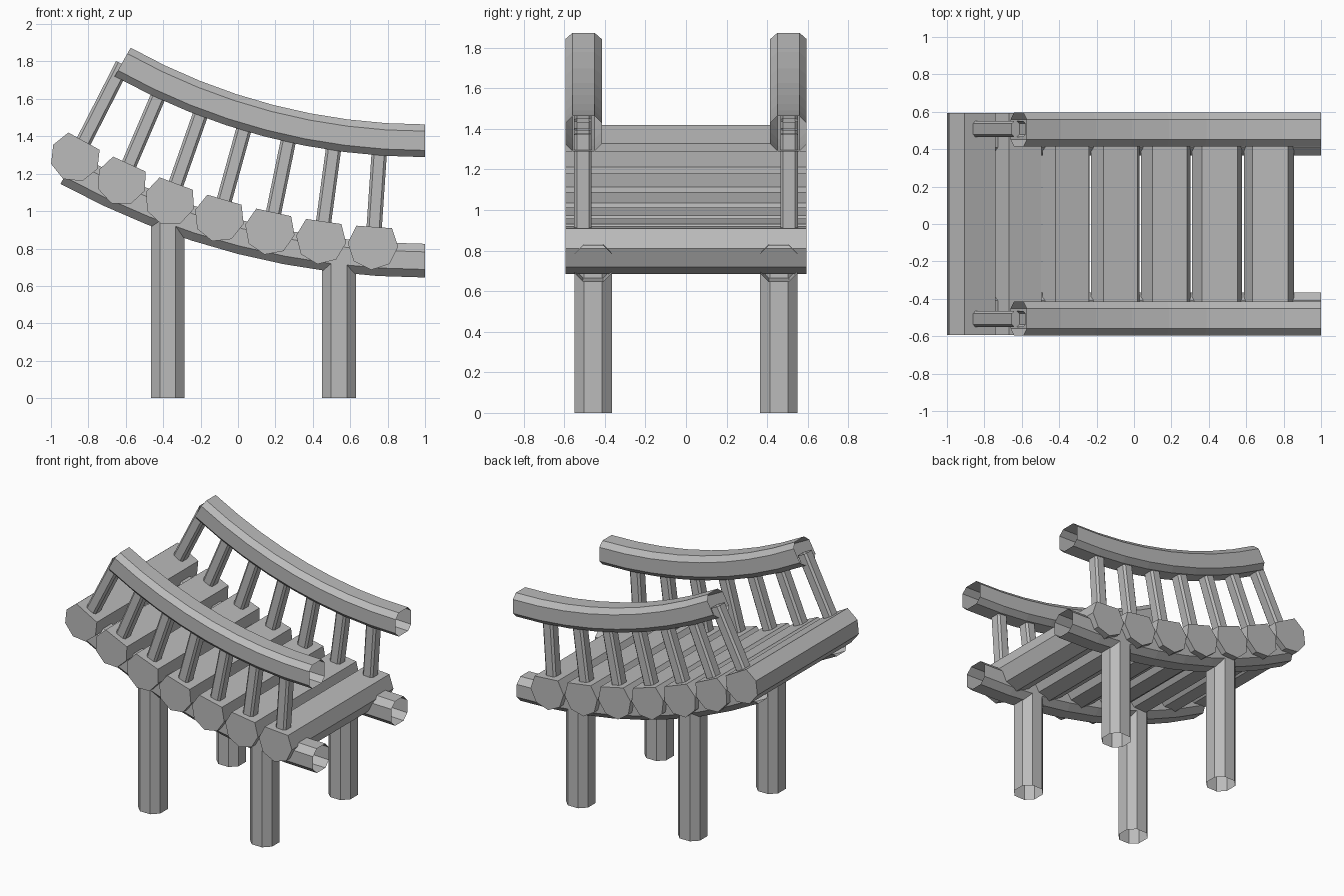
import bpy
import bmesh
from math import sin, cos, radians, pi
from mathutils import Vector

ARC_X, ARC_Z = 1.0, 4.69      # centre of the arc the whole deck follows
STEP = radians(4.115)         # angle between neighbouring logs
COUNT = 7

cube = bpy.data.objects.get("Cube")
if cube:
    bpy.data.objects.remove(cube, do_unlink=True)

gray = bpy.data.materials.new("plain_gray")
gray.use_nodes = True
color = (0.5, 0.5, 0.5, 1)
gray.diffuse_color = color
gray.node_tree.nodes["Principled BSDF"].inputs["Base Color"].default_value = color


def on_arc(angle, radius, y):
    return Vector((ARC_X - radius * sin(angle), y, ARC_Z - radius * cos(angle)))


def chamfered(half_w, half_h, cut):
    """Eight-sided outline of a box with its corners cut."""
    w, h = half_w - cut, half_h - cut
    return [(half_w, -h), (half_w, h), (w, half_h), (-w, half_h),
            (-half_w, h), (-half_w, -h), (-w, -half_h), (w, -half_h)]


def loft(name, rings, capped=False):
    bm = bmesh.new()
    loops = [[bm.verts.new(p) for p in ring] for ring in rings]
    n = len(loops[0])
    for a, b in zip(loops, loops[1:]):
        for i in range(n):
            j = (i + 1) % n
            bm.faces.new((a[i], a[j], b[j], b[i]))
    if capped:
        bm.faces.new(loops[0])
        bm.faces.new(loops[-1])
    bmesh.ops.recalc_face_normals(bm, faces=bm.faces)
    mesh = bpy.data.meshes.new(name)
    bm.to_mesh(mesh)
    bm.free()
    mesh.materials.append(gray)
    obj = bpy.data.objects.new(name, mesh)
    bpy.context.collection.objects.link(obj)


def curved_beam(name, y, radius, end_angle, outline, segments=8):
    rings = []
    for s in range(segments + 1):
        a = end_angle * s / segments
        rings.append([on_arc(a, radius - v, y + u) for u, v in outline])
    loft(name, rings)


def straight_tube(name, start, end, outline):
    axis = (end - start).normalized()
    side = Vector((0, 1, 0))
    across = side.cross(axis)
    loft(name, [[c + across * u + side * v for u, v in outline]
                for c in (start, end)])


# Deck logs: octagons with the top corner sliced off to walk on
for k in range(1, COUNT + 1):
    a = k * STEP
    c = on_arc(a, 3.88, 0)
    corners = [pi / 2 - a + i * pi / 4 for i in range(1, 8)]
    loft(f"deck_log_{k}",
         [[c + Vector((0.135 * cos(t), y, 0.135 * sin(t))) for t in corners]
          for y in (-0.593, 0.593)], capped=True)

for side, s in (("left", 1), ("right", -1)):
    where = "back" if s > 0 else "front"
    # Curved beam under the logs and curved handrail above them
    curved_beam(f"{where}_stringer", s * 0.4575, 3.955, COUNT * STEP,
                chamfered(0.0925, 0.09, 0.043))
    curved_beam(f"{where}_handrail", s * 0.505, 3.314, radians(29.2),
                chamfered(0.09, 0.0875, 0.036))

    # Railing posts, one per log
    for k in range(1, COUNT + 1):
        a = k * STEP
        base = on_arc(a, 3.82, s * 0.508)
        lean = a * 0.94
        top = base + Vector((sin(lean), 0, cos(lean))) * 0.495
        straight_tube(f"{where}_post_{k}", base, top,
                      chamfered(0.041, 0.043, 0.014))

    # Legs
    for label, x, top in (("outer", -0.375, 0.99), ("inner", 0.54, 0.77)):
        straight_tube(f"{where}_{label}_leg", Vector((x, s * 0.4575, 0)),
                      Vector((x, s * 0.4575, top)),
                      chamfered(0.09, 0.0925, 0.048))
